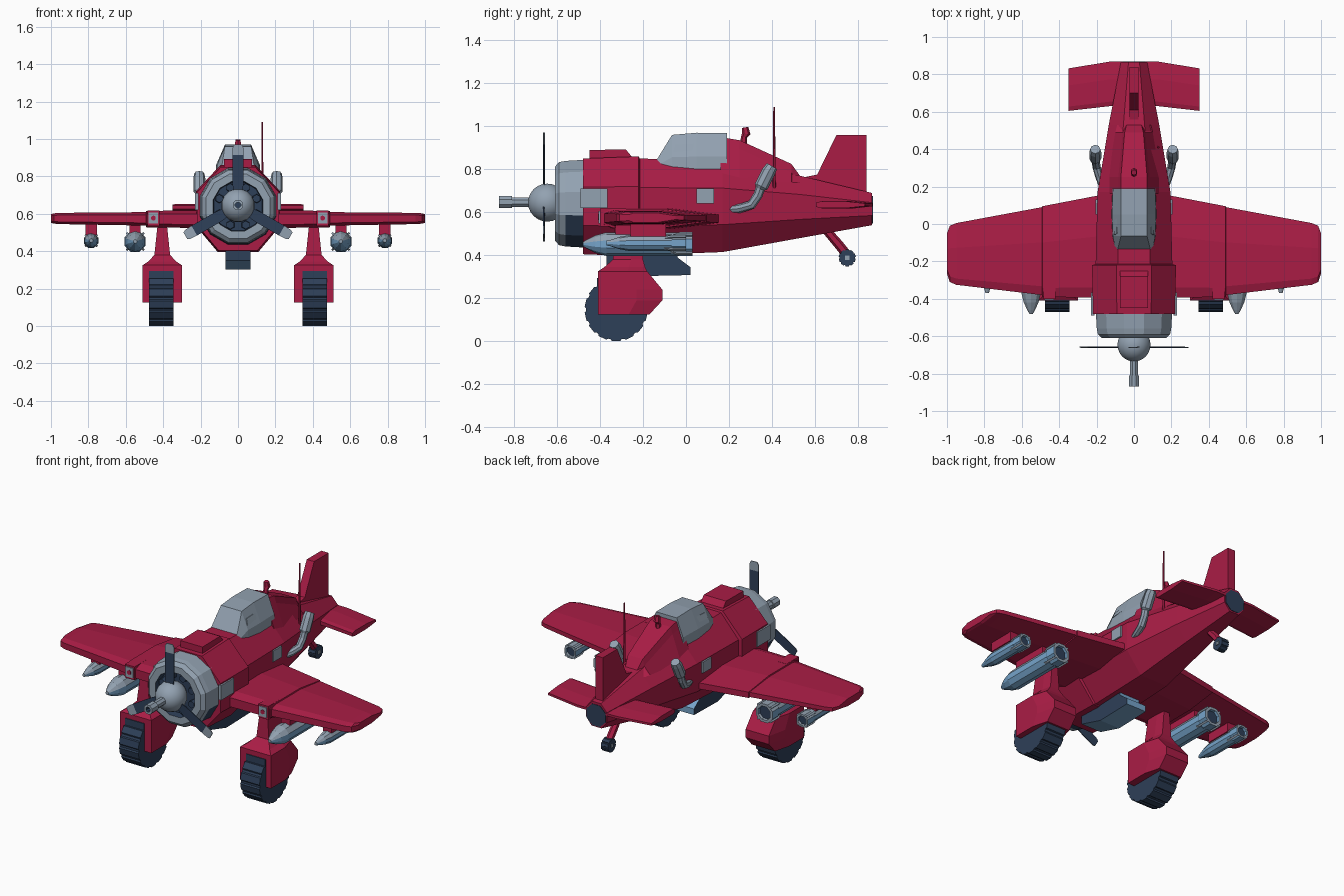
import bpy, bmesh, math
from mathutils import Vector

if "Cube" in bpy.data.objects:
    bpy.data.objects.remove(bpy.data.objects["Cube"])

COLORS = {
    "red": (0.40, 0.012, 0.060), "steel_grey": (0.29, 0.36, 0.44),
    "light_blue": (0.18, 0.37, 0.59), "navy": (0.027, 0.050, 0.098),
}
RED, GREY, BLUE, NAVY = range(4)
MATS = []
for n, c in COLORS.items():
    m = bpy.data.materials.new(n)
    m.diffuse_color = (*c, 1)
    m.use_nodes = True
    m.node_tree.nodes["Principled BSDF"].inputs["Base Color"].default_value = m.diffuse_color
    MATS.append(m)


def loft(name, rings, color, rule=None, smooth=False):
    """Skin a list of equal-length point rings and cap both ends."""
    bm = bmesh.new()
    vs = [[bm.verts.new(p) for p in r] for r in rings]
    k = len(rings[0])
    for a, b in zip(vs, vs[1:]):
        for i in range(k):
            bm.faces.new((a[i], a[(i + 1) % k], b[(i + 1) % k], b[i]))
    bm.faces.new(vs[0])
    bm.faces.new(vs[-1])
    bmesh.ops.recalc_face_normals(bm, faces=bm.faces)
    for f in bm.faces:
        f.material_index = rule(f.calc_center_median(), f.normal) if rule else color
        f.smooth = smooth
    me = bpy.data.meshes.new(name)
    bm.to_mesh(me)
    bm.free()
    for m in MATS:
        me.materials.append(m)
    ob = bpy.data.objects.new(name, me)
    bpy.context.collection.objects.link(ob)
    return ob


def box(name, x0, x1, y0, y1, z0, z1, color):
    return loft(name, [[(x0, y0, z), (x1, y0, z), (x1, y1, z), (x0, y1, z)] for z in (z0, z1)], color)


def prism(name, profile, x0, x1, color, rule=None):
    """Side profile of (y, z) points extruded along x."""
    return loft(name, [[(x, y, z) for y, z in profile] for x in (x0, x1)], color, rule)


def lathe(name, cx, cz, profile, n, color, rule=None, smooth=False, turn=0.5):
    """Turn a (y, radius) profile round an axis parallel to y."""
    ang = [2 * math.pi * (i + turn) / n for i in range(n)]
    return loft(name, [[(cx + r * math.cos(a), y, cz + r * math.sin(a)) for a in ang]
                       for y, r in profile], color, rule, smooth)


def tube(name, path, n, color):
    """Tube along (x, y, z, radius) points lying roughly in a side plane."""
    pts = [Vector(p[:3]) for p in path]
    rings = []
    for i, p in enumerate(pts):
        t = (pts[min(i + 1, len(pts) - 1)] - pts[max(i - 1, 0)]).normalized()
        u = t.cross(Vector((1, 0, 0))).normalized()
        w = t.cross(u)
        rings.append([p + path[i][3] * (u * math.cos(2 * math.pi * j / n) + w * math.sin(2 * math.pi * j / n))
                      for j in range(n)])
    return loft(name, rings, color)


def wheel(name, cx, cy, cz, half, r, teeth, depth):
    """Treaded wheel on the x axis."""
    prof = []
    for i in range(teeth):
        for k, rr in ((-.3, r), (.3, r), (.4, r - depth), (.6, r - depth)):
            a = 2 * math.pi * (i + k) / teeth - math.pi / 2
            prof.append((cy + rr * math.cos(a), cz + rr * math.sin(a)))
    prism(name, prof, cx - half, cx + half, NAVY)


# Fuselage: octagonal sections (y, half width, bottom, top)
def octagon(y, w, b, t):
    h = t - b
    right = [(w * .48, b), (w, b + h * .3), (w, b + h * .7), (w * .42, t)]
    return [(x, y, z) for x, z in right] + [(-x, y, z) for x, z in reversed(right)]


loft("fuselage", [octagon(*s) for s in (
    (-.48, .218, .405, .85), (-.22, .225, .395, .86), (-.215, .205, .40, .85), (.17, .195, .415, .84),
    (.53, .135, .48, .77), (.865, .07, .54, .69))], RED)
lathe("tail_cap", 0, .612, [(.84, .06), (.87, .07)], 8, NAVY)

# Raised spine behind the canopy
loft("spine", [[(-b, y, .74), (b, y, .74), (t * 1.2, y, z - .04), (t, y, z), (-t, y, z), (-t * 1.2, y, z - .04)]
               for y, b, t, z in ((.16, .15, .07, .95), (.25, .14, .07, .935), (.49, .10, .05, .825),
                                  (.53, .09, .04, .77))], RED)

# Canopy with side windows
loft("canopy", [[(-b, y, .80), (b, y, .80), (b * .98, y, .80 + (z - .80) * .35), (t, y, z), (-t, y, z),
                 (-b * .98, y, .80 + (z - .80) * .35)]
                for y, b, t, z in ((-.145, .10, .09, .83), (-.065, .115, .07, .96), (.05, .12, .07, .97),
                                   (.19, .115, .07, .968))], GREY)
for s in (-1, 1):
    loft("canopy_window", [[(s * (.112 - .42 * (z - .86) + d), y, z) for y, z in
                            ((-.06, .88), (.06, .89), (.06, .92), (-.05, .915))] for d in (-.004, .004)], GREY)

# Top intake and knob behind the canopy
prism("top_intake", [(-.45, .80), (-.45, .89), (-.28, .892), (-.245, .85), (-.245, .80)], -.075, .075, RED)
tube("spine_post", [(0, .265, .90, .018), (0, .27, .95, .014), (0, .28, .965, .02), (0, .275, .995, .015)], 6, RED)

# Engine cowl, engine and nose
def cowl_rule(c, n):
    if math.hypot(c.x, c.z - .64) < .135:
        return NAVY
    return NAVY if n.z < -.4 and c.y > -.57 else GREY


lathe("cowl", 0, .64, [(-.46, .212), (-.56, .206), (-.59, .20), (-.61, .178), (-.61, .137), (-.565, .133)],
      12, GREY, cowl_rule)
for i in range(8):
    a = 2 * math.pi * (i + .5) / 8
    lathe("engine_cylinder", .108 * math.cos(a), .64 + .108 * math.sin(a), [(-.55, .026), (-.595, .022)], 6, NAVY)
lathe("spinner", 0, .645, [(-.645 - .09 * math.cos(math.pi * i / 12), max(.002, .09 * math.sin(math.pi * i / 12)))
                           for i in range(13)], 16, GREY, smooth=True)
lathe("nose_barrel", 0, .647, [(-.70, .024), (-.81, .024), (-.81, .03), (-.87, .03), (-.87, .016), (-.83, .016)],
      8, GREY, lambda c, n: NAVY if math.hypot(c.x, c.z - .647) < .016 else GREY)

# Three-bladed propeller, tips pale (front only on the lower blades)
for i in range(3):
    a = 2 * math.pi * i / 3
    rings = []
    for r, w in ((.05, .022), (.12, .03), (.27, .03), (.31, .028), (.325, .02)):
        rings.append([(r * math.sin(a) + x * math.cos(a), y, .645 + r * math.cos(a) - x * math.sin(a))
                      for x, y in ((-w, -.664), (w, -.661), (w, -.656), (-w, -.659))])
    loft("propeller_blade", rings, NAVY, lambda c, n: GREY if math.hypot(c.x, c.z - .645) > .275
         and (i == 0 or n.y < .5) else NAVY)


# Flat aerofoil section: x, front, back, middle height, thickness
def aerofoil(s, x, f, b, z, t):
    h, c = t / 2, b - f
    return [(s * x, y, zz) for y, zz in ((f, z - h * .6), (f, z + h * .6), (f + c * .1, z + h), (f + c * .6, z + h),
                                         (b, z + h * .4), (b, z - h * .4), (f + c * .6, z - h), (f + c * .1, z - h))]


for s in (-1, 1):
    # Wings and tailplane
    loft("wing", [aerofoil(s, *v) for v in (
        (.10, -.395, .17, .57, .095), (.49, -.39, .095, .572, .088), (.492, -.38, .09, .573, .072),
        (.95, -.325, .005, .575, .06), (.985, -.31, -.01, .575, .055), (1, -.265, -.05, .575, .045))], RED)
    loft("tailplane", [aerofoil(s, *v) for v in (
        (.04, .635, .868, .635, .036), (.13, .63, .868, .635, .036), (.35, .605, .832, .635, .032))], RED)

    # Wing gun ports
    box("gun_port", s * .42, s * .485, -.40, -.28, .535, .617, RED)
    box("gun_port_face", s * .427, s * .478, -.406, -.399, .547, .607, GREY)
    lathe("gun_bore", s * .452, .577, [(-.409, .014), (-.40, .014)], 6, RED)

    # Wheel leg flowing into the wheel fairing (z, front, back, half width)
    rings = []
    for z, f, b, w in ((.125, -.41, -.17, .105), (.19, -.41, -.11, .105), (.24, -.41, -.11, .105),
                       (.325, -.41, -.18, .105), (.345, -.38, -.19, .075), (.38, -.34, -.20, .042),
                       (.55, -.33, -.20, .024)):
        rings.append([(s * (.405 + dx * w), y, z) for dx, y in ((-1, f), (1, f), (1, f * .4 + b * .6), (.75, b),
                                                               (-.75, b), (-1, f * .4 + b * .6))])
    loft("wheel_fairing", rings, RED)
    wheel("main_wheel", s * .41, -.325, .147, .065, .147, 14, .007)
    box("wheel_slot", s * .41 - .065, s * .41 + .065, -.415, -.408, .20, .295, NAVY)

    # Bombs under the wings: blue bodies, grey upper side, nose and tail end
    for x, z, r, y0, y1 in ((.55, .452, .055, -.48, .03), (.785, .457, .038, -.37, .0)):
        L = y1 - y0
        rule = lambda c, n: GREY if n.z > .5 or abs(n.y) > .5 else BLUE
        lathe("bomb", s * x, z, [(y0, .01), (y0 + .02, r * .4), (y0 + .06, r * .75), (y0 + .11, r),
                                 (y1 - .06, r), (y1 - .02, r * .85)], 10, BLUE, rule)
        lathe("bomb_tail_ring", s * x, z, [(y1 - .07, r * .98), (y1 - .06, r * 1.1), (y1, r * 1.1), (y1, r * .8),
                                           (y1 - .015, r * .75)], 8, GREY,
              lambda c, n: NAVY if n.y > .9 and abs(c.x - s * x) < .01 and abs(c.z - z) < .01
              else BLUE if n.z < .3 and n.y < .5 else GREY)
        for k in range(4):
            a = math.pi / 4 + k * math.pi / 2
            ca, sa = math.cos(a), math.sin(a)
            loft("bomb_fin", [[(s * x + q * ca - d * sa, y, z + q * sa + d * ca) for q, y in
                               ((r * .9, y1 - .11), (r * 1.2, y1 - .07), (r * 1.2, y1), (r * .9, y1))]
                              for d in (-.006, .006)], GREY)
        box("bomb_pylon", s * (x - .03), s * (x + .03), y0 + L * .3, y0 + L * .75, z + r * .8, .56, RED)

    # Exhaust pipe
    tube("exhaust_pipe", [(s * x, y, z, r) for x, y, z, r in (
        (.165, .19, .612, .018), (.185, .25, .618, .021), (.20, .305, .635, .022), (.205, .335, .68, .022),
        (.207, .345, .71, .022), (.207, .35, .72, .032), (.207, .385, .79, .032), (.207, .40, .815, .027))], 8, GREY)

    # Side panels
    box("front_side_panel", s * .21, s * .229, -.49, -.365, .62, .71, GREY)
    box("rear_side_panel", s * .17, s * .206, .05, .13, .642, .71, GREY)

# Tail fin
prism("tail_fin", [(.56, .70), (.56, .765), (.61, .775), (.70, .96), (.84, .96), (.84, .66), (.6, .66)],
      -.025, .025, RED)

# Belly cooler: blue underside and rear
prism("belly_cooler", [(-.37, .43), (-.37, .35), (-.21, .303), (.02, .308), (.02, .345), (-.04, .39), (-.04, .43)],
      -.068, .068, NAVY, lambda c, n: BLUE if n.z < -.5 or n.y > .5 else NAVY)

# Tail wheel and strut
tube("tail_strut", [(0, .65, .52, .02), (0, .71, .45, .022), (0, .75, .40, .022)], 6, RED)
wheel("tail_wheel", 0, .75, .388, .024, .04, 10, .004)
for s in (-1, 1):
    box("tail_wheel_cap", s * .02, s * .029, .74, .76, .378, .398, GREY)

# Aerial on the right side
tube("aerial", [(.13, .41, .70, .008), (.13, .41, .85, .006), (.13, .41, 1.09, .004)], 6, RED)
